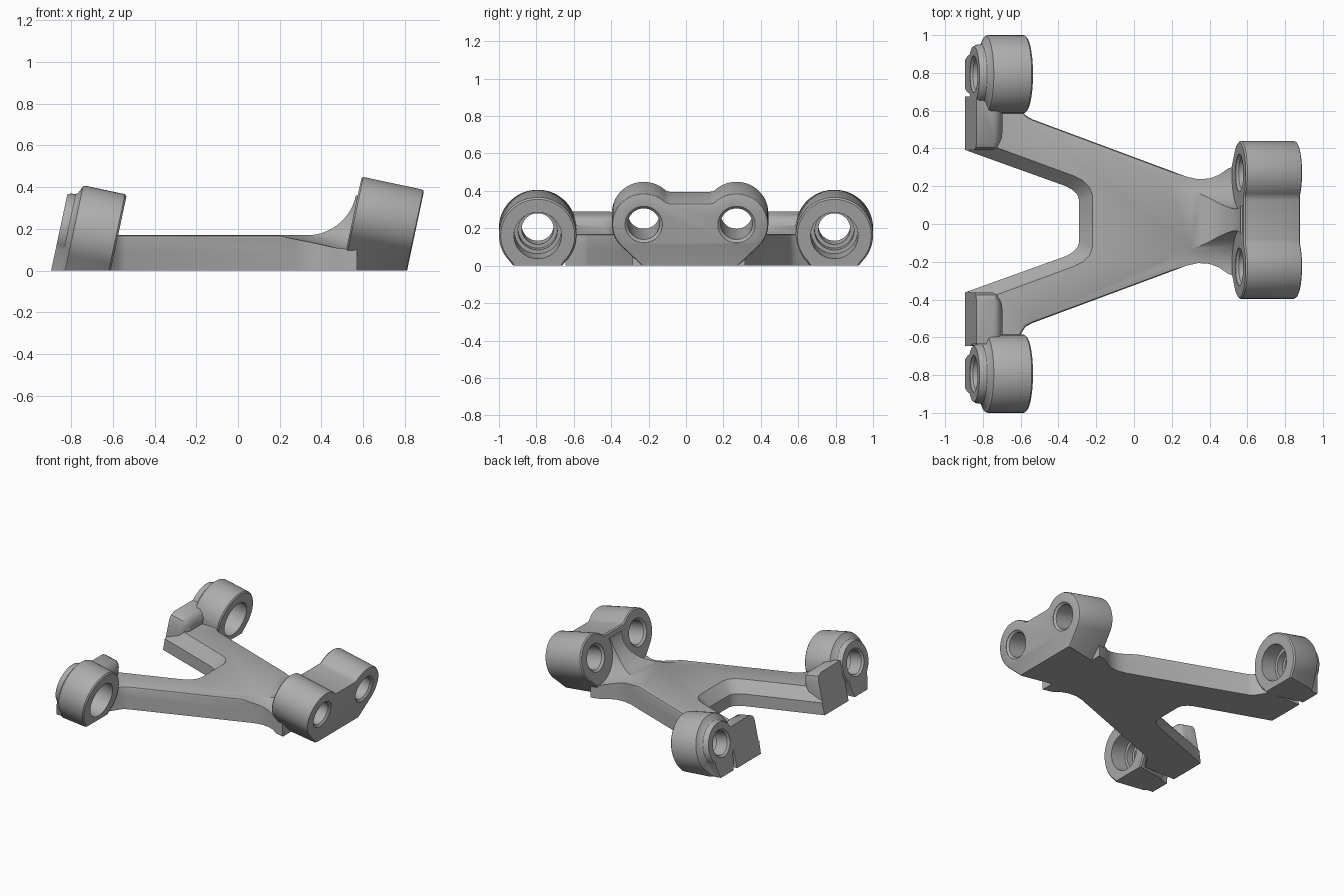
import bpy, bmesh, math

if "Cube" in bpy.data.objects:
    bpy.data.objects.remove(bpy.data.objects["Cube"])

TILT = math.radians(12)
CA, SA = math.cos(TILT), math.sin(TILT)

metal = bpy.data.materials.new("grey_metal")
metal.diffuse_color = (0.42, 0.42, 0.42, 1)
metal.use_nodes = True
metal.node_tree.nodes["Principled BSDF"].inputs["Base Color"].default_value = metal.diffuse_color


def loft(name, rings):
    """Skin a stack of equal-length closed rings and cap both ends."""
    bm = bmesh.new()
    vs = [[bm.verts.new(p) for p in r] for r in rings]
    n = len(vs[0])
    for a, b in zip(vs, vs[1:]):
        for i in range(n):
            j = (i + 1) % n
            bm.faces.new((a[i], a[j], b[j], b[i]))
    bm.faces.new(vs[0])
    bm.faces.new(vs[-1])
    bmesh.ops.recalc_face_normals(bm, faces=bm.faces)
    me = bpy.data.meshes.new(name)
    bm.to_mesh(me)
    bm.free()
    me.materials.append(metal)
    ob = bpy.data.objects.new(name, me)
    bpy.context.collection.objects.link(ob)
    return ob


def combine(base, other, op):
    """Apply a boolean and remove the operand."""
    bpy.context.view_layer.objects.active = base
    m = base.modifiers.new("bool", 'BOOLEAN')
    m.operation, m.solver, m.object = op, 'EXACT', other
    bpy.ops.object.modifier_apply(modifier=m.name)
    bpy.data.objects.remove(other, do_unlink=True)


def tilted(x0, s, pts):
    """Place (y, v) points in a leaning plane, s along the bore axis."""
    return [(x0 + s * CA + v * SA, y, -s * SA + v * CA) for y, v in pts]


def arc(cy, cv, r, a0, a1, n=36):
    return [(cy + r * math.cos(math.radians(a0 + (a1 - a0) * i / n)),
             cv + r * math.sin(math.radians(a0 + (a1 - a0) * i / n))) for i in range(n + 1)]


def bore(name, x0, cy, cv, steps):
    """Stepped round cutter along the tilted axis."""
    return loft(name, [tilted(x0, s, arc(cy, cv, r, 0, 352.5, 47)) for s, r in steps])


EAR_X, EAR_C, EAR_Y, EAR_V = 0.81, 0.022, 0.248, 0.225
ARM_X, ARM_Y, ARM_V = -0.61, 0.793, 0.165
PLATE_C = 0.015


# Forked plate with a sloped inner edge and softened outer top edge
def plate_ring(z, k_in, k_out):
    outer = [(0.57, 0.30), (0.50, 0.28), (0.45, 0.245), (0.40, 0.226), (0.34, 0.222),
             (0.28, 0.235), (-0.54, 0.54), (-0.575, 0.56), (-0.64, 0.66), (-0.95, 0.66)]
    low = [(-0.95, 0.397), (-0.36, 0.185), (-0.325, 0.165), (-0.30, 0.14), (-0.29, 0.11)]
    high = [(-0.95, 0.472), (-0.32, 0.24), (-0.27, 0.215), (-0.235, 0.18), (-0.22, 0.135)]
    half = [(x, y - 0.018 * k_out) for x, y in outer]
    half += [(a[0] + (b[0] - a[0]) * k_in, a[1] + (b[1] - a[1]) * k_in) for a, b in zip(low, high)]
    return ([(x, y + PLATE_C, z) for x, y in half]
            + [(x, PLATE_C - y, z) for x, y in reversed(half)])


bracket = loft("bracket", [plate_ring(-0.05, 0, 0), plate_ring(0.09, 0, 0),
                           plate_ring(0.152, 0.78, 0), plate_ring(0.165, 0.94, 0.3),
                           plate_ring(0.17, 1, 1)])

# Curved ramp rising to the double mount
R = 0.24
ramp = [(0.33 + R * math.sin(math.radians(t)), 0.169 + R - R * math.cos(math.radians(t)))
        for t in range(0, 79, 6)]
ramp += [(0.60, 0.36), (0.60, 0.05), (0.33, 0.05)]
combine(bracket, loft("ramp", [[(x, y + EAR_C, z) for x, z in ramp] for y in (-0.2, 0.2)]), 'UNION')

# Clearance grooves behind the double mount
for sy in (-1, 1):
    combine(bracket, bore("clearance", EAR_X, EAR_C + sy * EAR_Y, EAR_V,
                          [(-0.298, 0.19), (-0.8, 0.19)]), 'DIFFERENCE')


# Double mount: two rounded humps joined by a flat saddle
def ear_profile(d):
    r, top = 0.17 - d, 0.34 - d
    a_end = 180 - math.degrees(math.asin((top + 0.012 - EAR_V) / r))
    half = [(0.155 - d, -0.1)] + arc(EAR_Y, EAR_V, r, -45, a_end)
    y_in = half[-1][0]
    half += [(y_in - 0.012, top + 0.004), (y_in - 0.03, top)]
    return [(EAR_C + y, v) for y, v in half] + [(EAR_C - y, v) for y, v in reversed(half)]


combine(bracket, loft("double_mount", [tilted(EAR_X, s, ear_profile(d)) for s, d in
                                       ((0, 0.012), (-0.004, 0.004), (-0.012, 0),
                                        (-0.298, 0), (-0.306, 0.008))]), 'UNION')


# Arm bosses and end flanges
def boss_profile(cy, r):
    return [(cy + 0.07, -0.08)] + arc(cy, ARM_V, r, -45, 225) + [(cy - 0.07, -0.08)]


def flange_profile(sy, t):
    pts = [(0.378 + t, -0.08), (0.378 + t, 0.19 - t), (0.39 + t, 0.22 - t),
           (0.42 + t, 0.237 - t), (0.65, 0.237 - t), (0.65, -0.08)]
    return [(PLATE_C + sy * y, v) for y, v in pts]


for sy in (-1, 1):
    cy = sy * ARM_Y
    combine(bracket, loft("arm_boss", [tilted(ARM_X, s, boss_profile(cy, r)) for s, r in
                                       ((0, 0.198), (-0.009, 0.207), (-0.203, 0.207),
                                        (-0.213, 0.202), (-0.228, 0.168), (-0.24, 0.158),
                                        (-0.265, 0.156), (-0.30, 0.135))]), 'UNION')
    combine(bracket, loft("end_flange", [tilted(ARM_X, s, flange_profile(sy, t)) for s, t in
                                         ((-0.33, 0), (-0.18, 0), (-0.155, 0.012),
                                          (-0.13, 0.045))]), 'UNION')

# Bolt holes
for sy in (-1, 1):
    combine(bracket, bore("mount_hole", EAR_X, EAR_C + sy * EAR_Y, EAR_V,
                          [(0.05, 0.10), (-0.002, 0.10), (-0.015, 0.085), (-0.291, 0.085),
                           (-0.304, 0.10), (-0.36, 0.10)]), 'DIFFERENCE')
    combine(bracket, bore("boss_hole", ARM_X, sy * ARM_Y, ARM_V,
                          [(0.08, 0.128), (-0.12, 0.125), (-0.121, 0.105), (-0.17, 0.105),
                           (-0.171, 0.085), (-0.265, 0.085), (-0.277, 0.098),
                           (-0.36, 0.098)]), 'DIFFERENCE')

# Trim the flat underside and the leaning end faces
square = [(-1.5, -1.5), (1.5, -1.5), (1.5, 1.5), (-1.5, 1.5)]
combine(bracket, loft("ground_trim", [[(x, y, z) for x, y in square] for z in (-0.5, 0)]), 'DIFFERENCE')
combine(bracket, loft("end_trim", [tilted(ARM_X, s, square) for s in (-0.8, -0.279)]), 'DIFFERENCE')

bpy.ops.object.select_all(action='DESELECT')
bracket.select_set(True)
bpy.context.view_layer.objects.active = bracket
bpy.ops.object.shade_smooth_by_angle(angle=math.radians(30))
